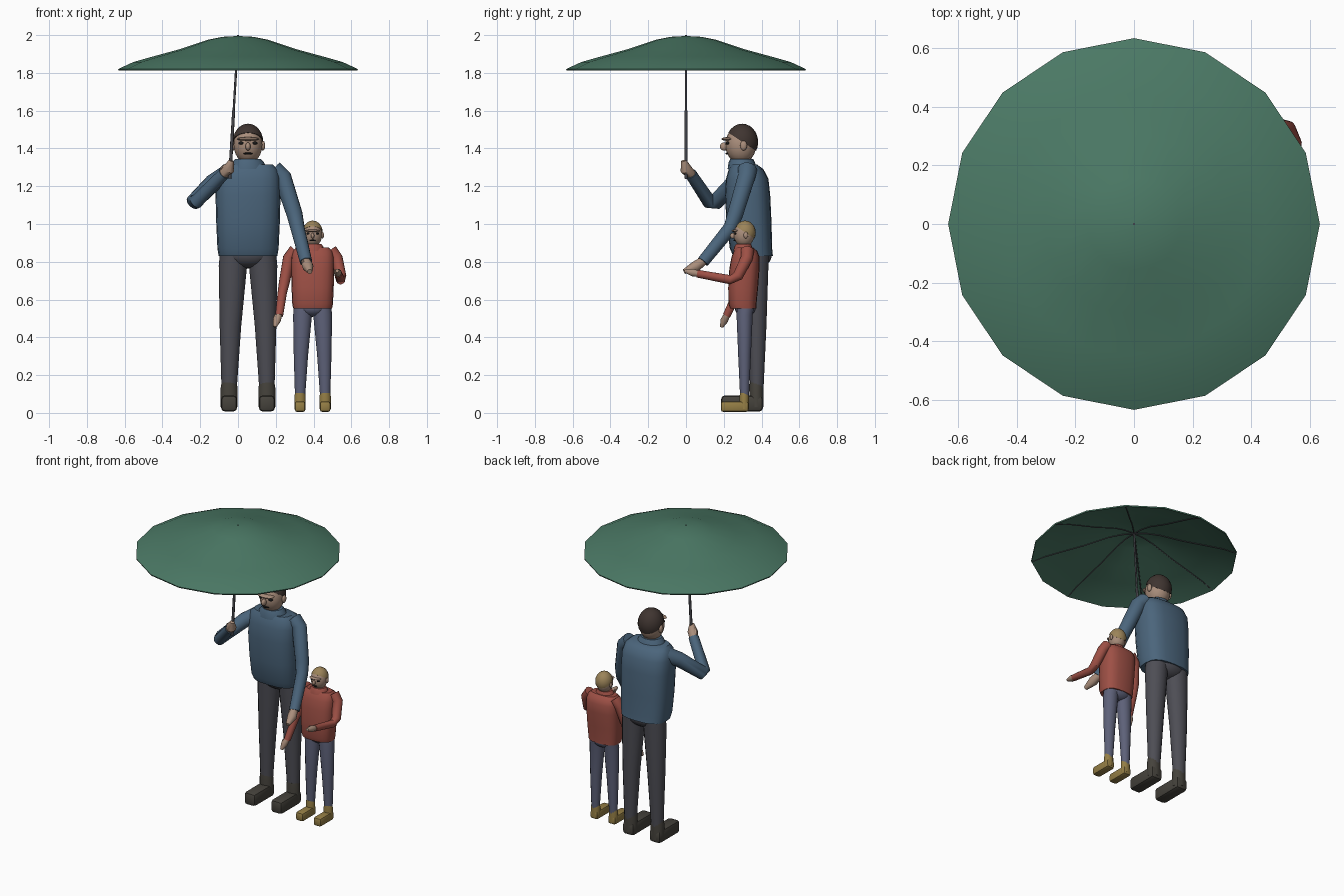
import bpy, bmesh
from math import sin, cos, pi, copysign
from mathutils import Vector

if "Cube" in bpy.data.objects:
    bpy.data.objects.remove(bpy.data.objects["Cube"])

COL = dict(blue=(.07, .13, .2), charcoal=(.075, .075, .09), green=(.07, .19, .13),
           red=(.34, .08, .06), slate=(.11, .12, .19), tan=(.3, .21, .06),
           skin=(.4, .27, .2), dark_hair=(.05, .035, .03), fair_hair=(.33, .23, .1),
           boot=(.06, .055, .045), metal=(.06, .06, .07), black=(.01, .01, .01))
MATS = {}
for k, c in COL.items():
    MATS[k] = bpy.data.materials.new(k)
    MATS[k].diffuse_color = (*c, 1)


def add(name, bm, col):
    bmesh.ops.recalc_face_normals(bm, faces=bm.faces)
    me = bpy.data.meshes.new(name)
    bm.to_mesh(me)
    bm.free()
    me.materials.append(MATS[col])
    ob = bpy.data.objects.new(name, me)
    bpy.context.collection.objects.link(ob)
    return ob


def tube(name, pts, radii, col, n=14, power=1.0, flat=False):
    """Loft of (super)elliptical rings along a path; flat keeps rings horizontal."""
    bm = bmesh.new()
    pts = [Vector(p) for p in pts]
    rings = []
    for i, p in enumerate(pts):
        t = Vector((0, 0, 1))
        if not flat:
            t = (pts[min(i + 1, len(pts) - 1)] - pts[max(i - 1, 0)]).normalized()
        v = t.cross(Vector((1, 0, 0))).normalized()
        u = v.cross(t)
        r = radii[i]
        a, b = r if isinstance(r, tuple) else (r, r)
        ring = []
        for j in range(n):
            c, s = cos(2 * pi * j / n), sin(2 * pi * j / n)
            ring.append(bm.verts.new(p + u * a * copysign(abs(c) ** power, c)
                                     + v * b * copysign(abs(s) ** power, s)))
        rings.append(ring)
    for A, B in zip(rings, rings[1:]):
        for j in range(n):
            k = (j + 1) % n
            bm.faces.new((A[j], A[k], B[k], B[j]))
    bm.faces.new(rings[0][::-1])
    bm.faces.new(rings[-1])
    return add(name, bm, col)


def ball(name, c, r, col, cut=None):
    """Ellipsoid; cut = (point, normal) removes the side behind the plane."""
    bm = bmesh.new()
    bmesh.ops.create_uvsphere(bm, u_segments=18, v_segments=12, radius=1)
    for v in bm.verts:
        v.co = Vector(c) + Vector([v.co[i] * r[i] for i in range(3)])
    if cut:
        bmesh.ops.bisect_plane(bm, geom=bm.verts[:] + bm.edges[:] + bm.faces[:],
                               plane_co=cut[0], plane_no=cut[1], clear_inner=True)
        bmesh.ops.holes_fill(bm, edges=[e for e in bm.edges if e.is_boundary])
    return add(name, bm, col)


def block(name, c, size, bevel, col):
    bm = bmesh.new()
    bmesh.ops.create_cube(bm, size=1)
    for v in bm.verts:
        v.co = Vector(c) + Vector([v.co[i] * size[i] for i in range(3)])
    if bevel:
        bmesh.ops.bevel(bm, geom=bm.edges[:], offset=bevel, segments=2,
                        profile=.5, affect='EDGES')
    return add(name, bm, col)


def person(who, cx, cy, s, lean, coat, legs, shoe, hair):
    def P(x, y, z):
        return (cx + s * x, cy + s * y + lean * max(0, z - .75), s * z)

    def R(*r):
        return tuple(s * q for q in r)

    for side, m in (("right", -1), ("left", 1)):
        # shoes, ankles, trouser legs, ears and eyes
        block(f"{who}_{side}_shoe", P(m * .1, -.033, .05), R(.085, .222, .085), s * .02, shoe)
        tube(f"{who}_{side}_ankle", [P(m * .1, .043, z) for z in (.03, .13, .16)],
             [R(.045, .038), R(.045, .038), R(.04, .036)], shoe, flat=True)
        tube(f"{who}_{side}_leg", [P(m * .1, .045, .12), P(m * .093, .045, .46),
                                   P(m * .08, .042, .78), P(m * .075, .042, .86)],
             [R(.04, .036), R(.057, .052), R(.075, .066), R(.072, .07)], legs, flat=True)
        ball(f"{who}_{side}_ear", P(m * .079, -.025, 1.415), R(.012, .018, .026), "skin")
        ball(f"{who}_{side}_eye", P(m * .032, -.106, 1.428), R(.019, .012, .009), "black")
    ball(f"{who}_pelvis", P(0, .04, .84), R(.13, .085, .075), legs)
    # jacket with rounded shoulders, then collar
    prof = [(.83, .155, .105, .025), (.87, .162, .112, .014), (1.0, .168, .119, .004),
            (1.15, .172, .12, -.004), (1.24, .17, .112, -.006), (1.29, .158, .092, -.012),
            (1.315, .13, .068, -.022)]
    tube(f"{who}_jacket", [P(0, y, z) for z, a, b, y in prof],
         [R(a, b) for z, a, b, y in prof], coat, 20, .72, True)
    tube(f"{who}_collar", [P(0, -.03, 1.29), P(0, -.035, 1.325), P(0, -.035, 1.345)],
         [R(.1, .08), R(.085, .07), R(.068, .06)], coat, 16, flat=True)
    tube(f"{who}_neck", [P(0, -.03, 1.28), P(0, -.035, 1.4)], [R(.05, .05)] * 2, "skin")
    # head, hair cap and face
    ball(f"{who}_head", P(0, -.04, 1.42), R(.077, .082, .1), "skin")
    ball(f"{who}_hair", P(0, -.033, 1.434), R(.082, .085, .097), hair,
         (P(0, -.07, 1.46), (0, .55, .84)))
    ball(f"{who}_brow", P(0, -.108, 1.45), R(.06, .036, .01), "skin")
    ball(f"{who}_nose", P(0, -.128, 1.41), R(.014, .022, .022), "skin")
    ball(f"{who}_mouth", P(0, -.108, 1.373), R(.024, .012, .006), "black")


def arm(name, pts, r0, r1, hand, hr, coat):
    n = len(pts) - 1
    tube(name + "_sleeve", pts, [r0 + (r1 - r0) * i / n for i in range(n + 1)], coat)
    tube(name + "_hand", hand, [hr * .8, hr, hr * .45], "skin", 10)
    a, b = Vector(hand[0]), Vector(hand[1])
    q = a.lerp(b, .7) + Vector((-hr * .7, 0, hr * .5))
    tube(name + "_thumb", [a, q, q + (b - a) * .5], [hr * .35, hr * .35, hr * .2], "skin", 8)


person("adult", .053, .33, 1, 0, "blue", "charcoal", "boot", "dark_hair")
person("child", .395, .28, .665, .08, "red", "slate", "tan", "fair_hair")

# arms: one holds the umbrella, the others reach forward or hang
arm("adult_right", [(-.06, .32, 1.26), (-.13, .26, 1.22), (-.235, .155, 1.115),
                    (-.225, .125, 1.115), (-.075, .025, 1.265)], .052, .032,
    [(-.085, .035, 1.255), (-.05, 0, 1.29), (-.035, -.012, 1.335)], .032, "blue")
arm("adult_left", [(.19, .325, 1.285), (.235, .32, 1.25), (.3, .26, 1.05),
                   (.315, .235, .98), (.36, .09, .8)], .052, .033,
    [(.355, .1, .81), (.37, .05, .775), (.38, -.01, .748)], .03, "blue")
arm("child_right", [(.305, .325, .86), (.27, .325, .82), (.245, .295, .69),
                    (.235, .275, .64), (.218, .215, .515)], .036, .021,
    [(.219, .22, .525), (.206, .203, .49), (.195, .188, .455)], .021, "red")
arm("child_left", [(.49, .325, .86), (.522, .322, .82), (.545, .275, .725),
                   (.543, .235, .705), (.53, .06, .737)], .036, .021,
    [(.53, .07, .735), (.528, .035, .743), (.525, -.008, .753)], .021, "red")

# umbrella canopy: thin sixteen-sided shell
prof = [(.004, 1.995), (.08, 1.991), (.16, 1.975), (.31, 1.925), (.45, 1.887),
        (.555, 1.857), (.635, 1.82)]
shell = prof + [(.632, 1.812)] + [(max(r - .006, .003), z - .01) for r, z in prof[-2::-1]]
tube("umbrella_canopy", [(0, 0, z) for r, z in shell], [r for r, z in shell],
     "green", 16, flat=True)
# eight ribs under the canopy
for i in range(8):
    a = pi * i / 4 + .0001
    tube(f"umbrella_rib_{i + 1}", [(r * cos(a), r * sin(a), z - .013) for r, z in prof[:-1]]
         + [(.625 * cos(a), .625 * sin(a), 1.815)], [.0035] * 7, "metal", 6)
# shaft, grip and tip
tube("umbrella_shaft", [(-.042, 0, 1.27), (0, 0, 1.99)], [.006, .006], "metal", 10)
tube("umbrella_grip", [(-.044, 0, 1.24), (-.023, 0, 1.6)], [.009, .008], "metal", 10)
tube("umbrella_tip", [(0, 0, 1.98), (0, 0, 2)], [.006, .004], "metal", 8)

# smooth shading with crisp edges
bpy.ops.object.select_all(action='SELECT')
bpy.context.view_layer.objects.active = bpy.context.selected_objects[0]
bpy.ops.object.shade_smooth_by_angle(angle=.65)

for m in bpy.data.materials:
    if m.users and not m.is_grease_pencil:
        m.use_nodes = True
        m.node_tree.nodes["Principled BSDF"].inputs["Base Color"].default_value = m.diffuse_color
